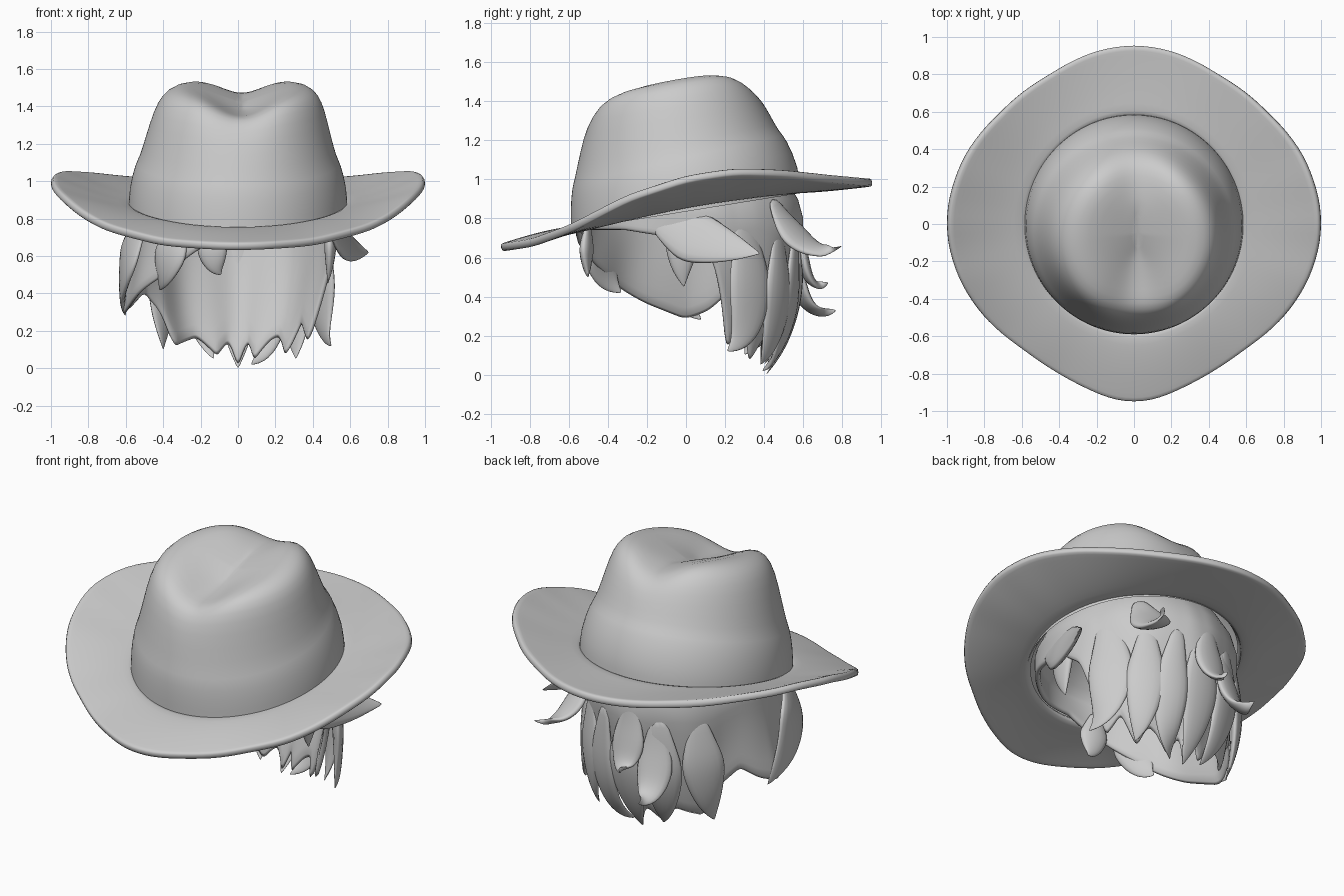
import bpy
import bmesh
from math import sin, cos, pi, exp
from mathutils import Vector

cube = bpy.data.objects.get("Cube")
if cube:
    bpy.data.objects.remove(cube)

grey = bpy.data.materials.new("plain_grey")
grey.use_nodes = True
colour = (0.6, 0.6, 0.6, 1)
grey.diffuse_color = colour
grey.node_tree.nodes["Principled BSDF"].inputs["Base Color"].default_value = colour


def interp(table, v):
    """Linear interpolation in a table of (key, value) pairs."""
    for (a, p), (b, q) in zip(table, table[1:]):
        if v <= b:
            t = max(0, (v - a) / (b - a))
            return p + (q - p) * t
    return table[-1][1]


def loft(name, rings, cap_start=False, cap_end=False, thick=0):
    """Skin closed rings of points into a smooth object."""
    bm = bmesh.new()
    loops = [[bm.verts.new(p) for p in ring] for ring in rings]
    n = len(loops[0])
    for a, b in zip(loops, loops[1:]):
        for i in range(n):
            j = (i + 1) % n
            bm.faces.new((a[i], a[j], b[j], b[i]))
    if cap_start:
        bm.faces.new(loops[0][::-1])
    if cap_end:
        bm.faces.new(loops[-1])
    bmesh.ops.recalc_face_normals(bm, faces=bm.faces)
    mesh = bpy.data.meshes.new(name)
    bm.to_mesh(mesh)
    bm.free()
    obj = bpy.data.objects.new(name, mesh)
    bpy.context.collection.objects.link(obj)
    mesh.materials.append(grey)
    if thick:
        mod = obj.modifiers.new("thickness", 'SOLIDIFY')
        mod.thickness = thick
        mod.offset = 0
    mod = obj.modifiers.new("smooth", 'SUBSURF')
    mod.levels = mod.render_levels = 1
    for poly in mesh.polygons:
        poly.use_smooth = True


def circle(n):
    return [2 * pi * i / n for i in range(n)]


# Hat crown: tilted rings (half width, front y, back y, front z, back z, crease)
crown_rows = [
    (.587, -.59, .588, .74, .93, 0),
    (.583, -.592, .58, .86, 1.06, 0),
    (.55, -.583, .51, .96, 1.215, 0),
    (.53, -.572, .48, .99, 1.24, 0),
    (.495, -.547, .44, 1.15, 1.32, .1),
    (.458, -.525, .39, 1.3, 1.43, .35),
    (.42, -.492, .345, 1.385, 1.495, .65),
    (.36, -.435, .295, 1.42, 1.54, .9),
    (.27, -.36, .22, 1.435, 1.555, 1),
    (.13, -.25, .13, 1.455, 1.55, 1),
    (.01, -.2, .08, 1.465, 1.54, 1),
]


def crown_ring(row):
    rx, yf, yb, zf, zb, f = row
    ring = []
    for a in circle(64):
        x = rx * cos(a)
        t = (1 + sin(a)) / 2
        groove = exp(-(x / .18) ** 2)
        y = yf + (yb - yf) * t
        if sin(a) < 0:
            y += .05 * f * groove * -sin(a)
        ring.append((x + .02 * f, y, zf + (zb - zf) * t + f * (.03 - .11 * groove)))
    return ring


loft("hat_crown", [crown_ring(r) for r in crown_rows], cap_end=True)

# Hat brim: outline distance by angle from the front, edge height by depth
brim_radius = [(0, .95), (6, .945), (19, .905), (30, .89), (42, .893), (58, .943),
               (72, .98), (85, 1.0), (95, 1.0), (112, .975), (130, .93),
               (150, .917), (168, .948), (180, .957)]
edge_height = [(-.95, .648), (-.8, .67), (-.6, .745), (-.3, .905), (0, 1.005),
               (.25, 1.045), (.5, 1.035), (.75, 1.005), (.95, .985)]


def brim_ring(t):
    ring = []
    for a in circle(64):
        off = abs((a * 180 / pi + 270) % 360 - 180)
        r = interp(brim_radius, off)
        ox, oy = r * cos(a), r * sin(a)
        ix, iy = .56 * cos(a), .57 * sin(a)
        iz = .865 + .105 * sin(a) - .02 * sin(a) ** 2
        oz = interp(edge_height, oy)
        lift = t ** 1.4
        ring.append((ix + (ox - ix) * t, iy + (oy - iy) * t, iz + (oz - iz) * lift))
    return ring


loft("hat_brim", [brim_ring(t) for t in (0, .2, .4, .6, .8, .95, 1)], thick=.042)

# Hair: cap under the hat with a jagged lower edge (angle in degrees, height)
hem = [(0, .67), (12, .58), (17, .42), (24, .13), (36, .24), (47, .05), (56, .17),
       (63, .14), (76, .03), (82, .15), (90, 0), (97, .14), (108, .06), (122, .16),
       (142, .11), (152, .3), (162, .4), (172, .32), (182, .28), (200, .36),
       (225, .5), (248, .64), (270, .74), (325, .74), (345, .71), (360, .67)]


def hair_point(a, z):
    back, right, left = max(0, sin(a)), max(0, -cos(a)), max(0, cos(a))
    drop = max(0, (.85 - z) / .6)
    s = 1 + drop ** 1.5 * (.2 * right * max(0, 1 - 2 * back) - .2 * back - .08 * left)
    s += .018 * min(1, drop * 2) * sin(9 * a)
    return (.52 * s * cos(a), .02 + .575 * s * sin(a), z)


turn = circle(120)
hair_rings = [[(.5 * k * cos(a), .02 + .5 * k * sin(a), z) for a in turn]
              for k, z in ((.02, 1.27), (.4, 1.24), (.75, 1.13))]
for t in (0, .2, .4, .6, .8, 1):
    hair_rings.append([hair_point(a, .88 + (interp(hem, a * 180 / pi) - .88) * t)
                       for a in turn])
loft("hair_cap", hair_rings, cap_start=True, thick=.03)


def lock(name, start, bend, tip, width, depth=.035):
    """Flattened curved strand, narrow at the root and pointed at the tip."""
    p0, p1, p2 = Vector(start), Vector(bend), Vector(tip)
    rings = []
    steps = 10
    for i in range(steps + 1):
        t = i / steps
        c = p0 * (1 - t) ** 2 + p1 * 2 * t * (1 - t) + p2 * t * t
        d = ((p1 - p0) * (1 - t) + (p2 - p1) * t).normalized()
        across = d.cross(Vector((c.x, c.y, .12))).normalized()
        normal = across.cross(d).normalized()
        k = max(.02, min(1, .25 + 2.2 * t) * (1 - t ** 2) * 1.2)
        rings.append([c + across * width / 2 * k * cos(b) + normal * depth * k * sin(b)
                      for b in circle(8)])
    loft(name, rings, True, True)


# Hair locks: nape layers, side sweeps and outward flicks, rooted on the cap
locks = [
    ("nape_lock_middle", (0, .57, .75), (0, .6, .25), (0, .41, 0), .26),
    ("nape_lock_right", (-.2, .54, .75), (-.24, .55, .25), (-.13, .4, .05), .25),
    ("nape_lock_far_right", (-.37, .41, .75), (-.42, .42, .3), (-.4, .3, .1), .26),
    ("nape_lock_left", (.15, .56, .75), (.24, .54, .1), (.07, .39, .02), .22),
    ("nape_lock_far_left", (.3, .47, .75), (.32, .49, .2), (.31, .38, .05), .24),
    ("left_ear_lock", (.44, .28, .85), (.42, .4, .2), (.5, .21, .12), .28),
    ("left_rear_flick", (.34, .44, .9), (.34, .6, .55), (.46, .8, .66), .24),
    ("left_side_sweep", (.49, -.16, .78), (.54, .12, .66), (.7, .38, .62), .3),
    ("left_temple_lock", (.49, .0, .78), (.5, -.04, .6), (.48, -.01, .45), .18),
    ("rear_flick_upper", (-.04, .58, .85), (-.02, .58, .38), (-.06, .73, .47), .22),
    ("rear_flick_lower", (-.18, .54, .75), (-.2, .55, .24), (-.22, .77, .33), .22),
    ("right_side_sweep", (-.5, -.22, .8), (-.66, -.2, .5), (-.6, .08, .28), .34),
    ("right_front_lock", (-.3, -.44, .8), (-.4, -.47, .5), (-.42, -.33, .42), .24),
    ("fringe_lock", (-.14, -.5, .78), (-.15, -.52, .55), (-.09, -.5, .5), .18),
]
for args in locks:
    lock(*args)
